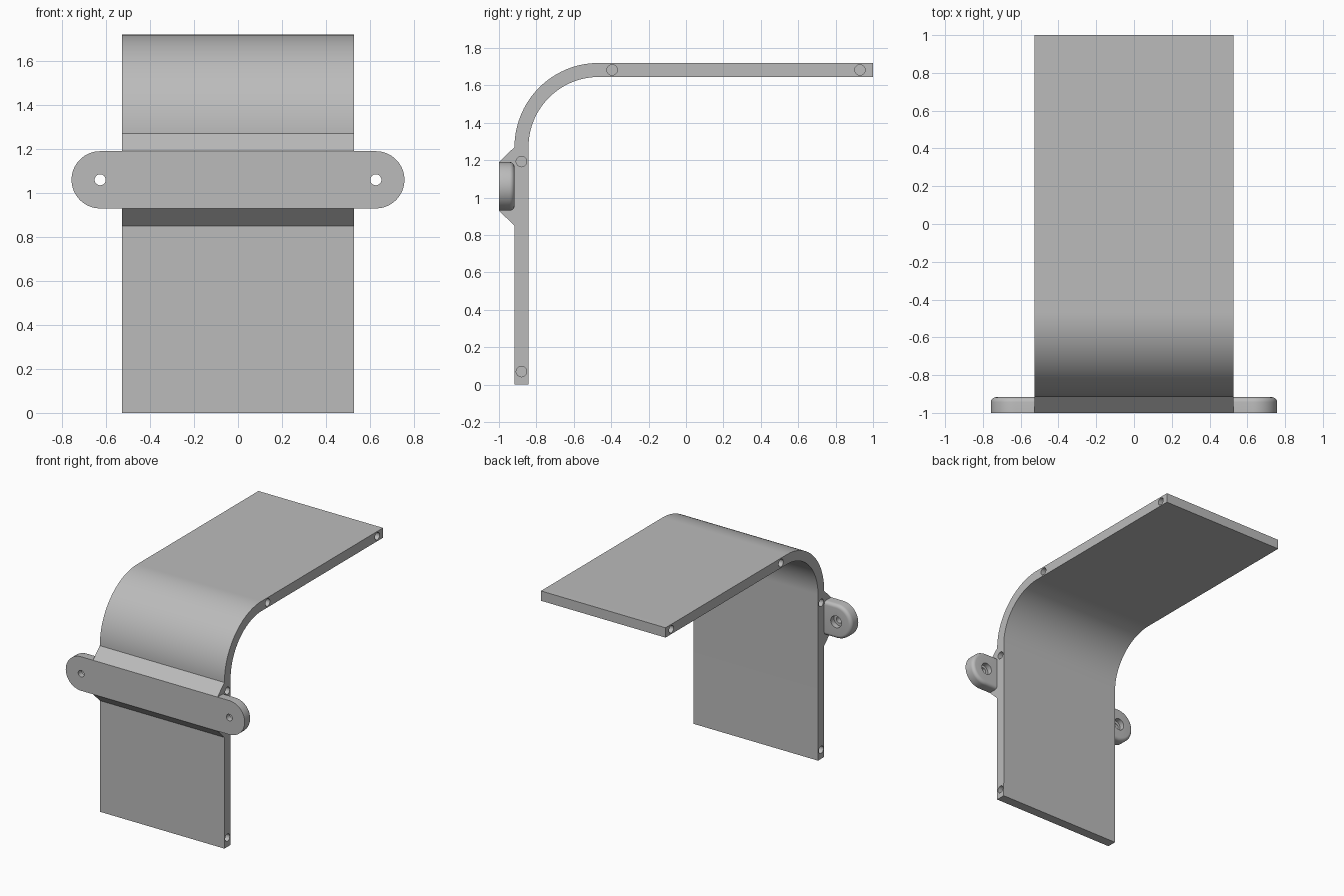
import bpy, bmesh, math
from mathutils import Matrix, Vector

cube = bpy.data.objects.get("Cube")
if cube:
    bpy.data.objects.remove(cube)

# One material for everything
grey = bpy.data.materials.new("plain grey")
grey.use_nodes = True
colour = (0.5, 0.5, 0.5, 1)
grey.diffuse_color = colour
grey.node_tree.nodes["Principled BSDF"].inputs["Base Color"].default_value = colour

HALF = 0.527                      # half width of the bent panel
FRONT, OUT, INN = -1.0, -0.917, -0.843
TOP, UNDER = 1.72, 1.645
BEND = 1.27                       # height where the bend starts
LOW, HIGH = 0.93, 1.19            # mounting bar edges
MID, EAR_R, EAR_X = (LOW + HIGH) / 2, (HIGH - LOW) / 2, 0.627


def arc(cx, cy, r, a0, a1, n):
    return [(cx + r * math.cos(math.radians(a0 + (a1 - a0) * i / n)),
             cy + r * math.sin(math.radians(a0 + (a1 - a0) * i / n)))
            for i in range(n + 1)]


def prism(name, points, offset, bevel_test=None):
    """Extrude a closed loop of 3D points by offset, optionally rounding edges."""
    bm = bmesh.new()
    face = bm.faces.new([bm.verts.new(p) for p in points])
    made = bmesh.ops.extrude_face_region(bm, geom=[face])
    moved = [v for v in made["geom"] if isinstance(v, bmesh.types.BMVert)]
    bmesh.ops.translate(bm, verts=moved, vec=Vector(offset))
    bmesh.ops.recalc_face_normals(bm, faces=bm.faces)
    if bevel_test:
        edges = [e for e in bm.edges if bevel_test(e)]
        bmesh.ops.bevel(bm, geom=edges, offset=0.026, segments=6,
                        profile=0.5, affect='EDGES')
    return finish(name, bm)


def finish(name, bm):
    mesh = bpy.data.meshes.new(name)
    bm.to_mesh(mesh)
    bm.free()
    obj = bpy.data.objects.new(name, mesh)
    bpy.context.collection.objects.link(obj)
    mesh.materials.append(grey)
    return obj


def drill(obj, holes):
    """Cut round holes: (centre, axis, radius, length)."""
    for centre, axis, radius, length in holes:
        bm = bmesh.new()
        turn = Vector((0, 0, 1)).rotation_difference(Vector(axis)).to_matrix().to_4x4()
        bmesh.ops.create_cone(bm, cap_ends=True, segments=32, radius1=radius,
                              radius2=radius, depth=length,
                              matrix=Matrix.Translation(centre) @ turn)
        cutter = finish("hole_cutter", bm)
        cutter.hide_render = True
        mod = obj.modifiers.new("hole", 'BOOLEAN')
        mod.operation, mod.solver, mod.object = 'DIFFERENCE', 'EXACT', cutter
        bpy.context.view_layer.objects.active = obj
        bpy.ops.object.modifier_apply(modifier=mod.name)
        bpy.data.objects.remove(cutter)


def smooth(obj):
    bpy.ops.object.select_all(action='DESELECT')
    obj.select_set(True)
    bpy.context.view_layer.objects.active = obj
    bpy.ops.object.shade_smooth_by_angle(angle=math.radians(25))


# Bent panel with the chamfered rib on its front
cy = OUT + TOP - BEND
profile = [(OUT, 0), (OUT, LOW - 0.08), (FRONT, LOW), (FRONT, HIGH)]
profile += arc(cy, BEND, TOP - BEND, 180, 90, 40)
profile += [(1, TOP), (1, UNDER)]
profile += arc(cy, BEND, UNDER - BEND, 90, 180, 40)
profile += [(INN, 0)]
panel = prism("bent_panel", [(-HALF, y, z) for y, z in profile], (2 * HALF, 0, 0))

# Blind holes in both side edges
spots = [(-0.88, 0.07), (-0.88, 1.193), (-0.395, 1.6825), (0.93, 1.6825)]
drill(panel, [((s * HALF, y, z), (1, 0, 0), 0.028, 0.16)
              for s in (-1, 1) for y, z in spots])
smooth(panel)

# Mounting ears: round ended, softened at the back, counterbored
for side, name in ((1, "left_ear"), (-1, "right_ear")):
    outline = [(HALF, LOW)] + arc(EAR_X, MID, EAR_R, -90, 90, 32) + [(HALF, HIGH)]

    def back_rim(e):
        a, b = e.verts[0].co, e.verts[1].co
        at_back = min(a.y, b.y) > OUT - 0.001
        return at_back and max(abs(a.x), abs(b.x)) > HALF + 0.001

    ear = prism(name, [(side * x, FRONT, z) for x, z in outline],
                (0, OUT - FRONT, 0), back_rim)
    x = side * EAR_X
    drill(ear, [((x, FRONT, MID), (0, 1, 0), 0.025, 0.4),
                ((x, OUT, MID), (0, 1, 0), 0.045, 0.08)])
    smooth(ear)
